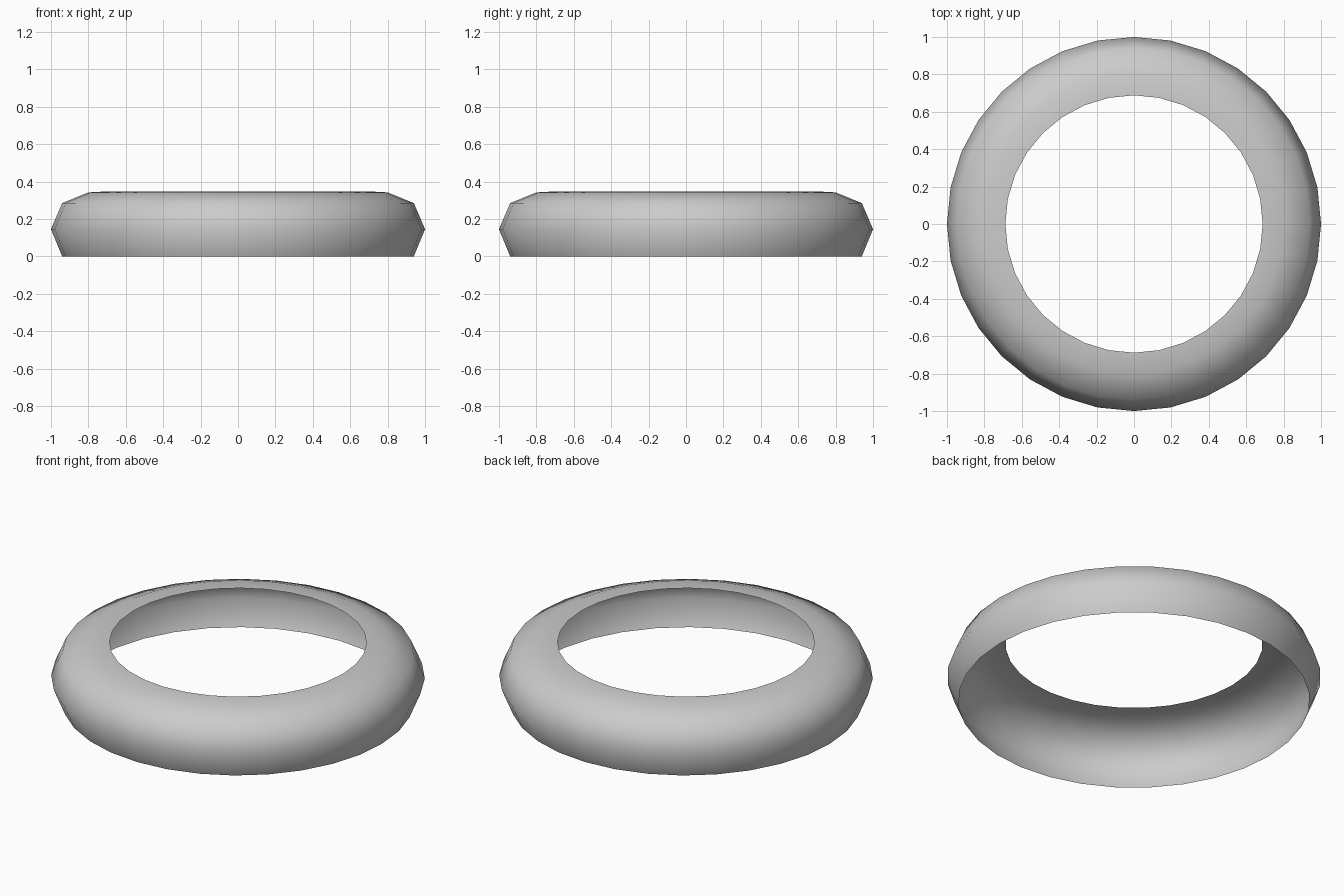
import bpy, bmesh
from math import sin, cos, tau

if "Cube" in bpy.data.objects:
    bpy.data.objects.remove(bpy.data.objects["Cube"])

SEGMENTS = 32
# Open shell profile (radius, height), from bottom rim to inner top rim
PROFILE = [(0.94, 0.0), (1.0, 0.145), (0.94, 0.285), (0.80, 0.342), (0.688, 0.348)]

# Revolve the profile around z as a single-walled open ring
bm = bmesh.new()
rings = [[bm.verts.new((r * cos(tau * i / SEGMENTS), r * sin(tau * i / SEGMENTS), z))
          for i in range(SEGMENTS)] for r, z in PROFILE]
for low, high in zip(rings, rings[1:]):
    for i in range(SEGMENTS):
        j = (i + 1) % SEGMENTS
        face = bm.faces.new((low[i], low[j], high[j], high[i]))
        face.smooth = True

mesh = bpy.data.meshes.new("ring_shell")
bm.to_mesh(mesh)
bm.free()
ring = bpy.data.objects.new("ring_shell", mesh)
bpy.context.collection.objects.link(ring)
